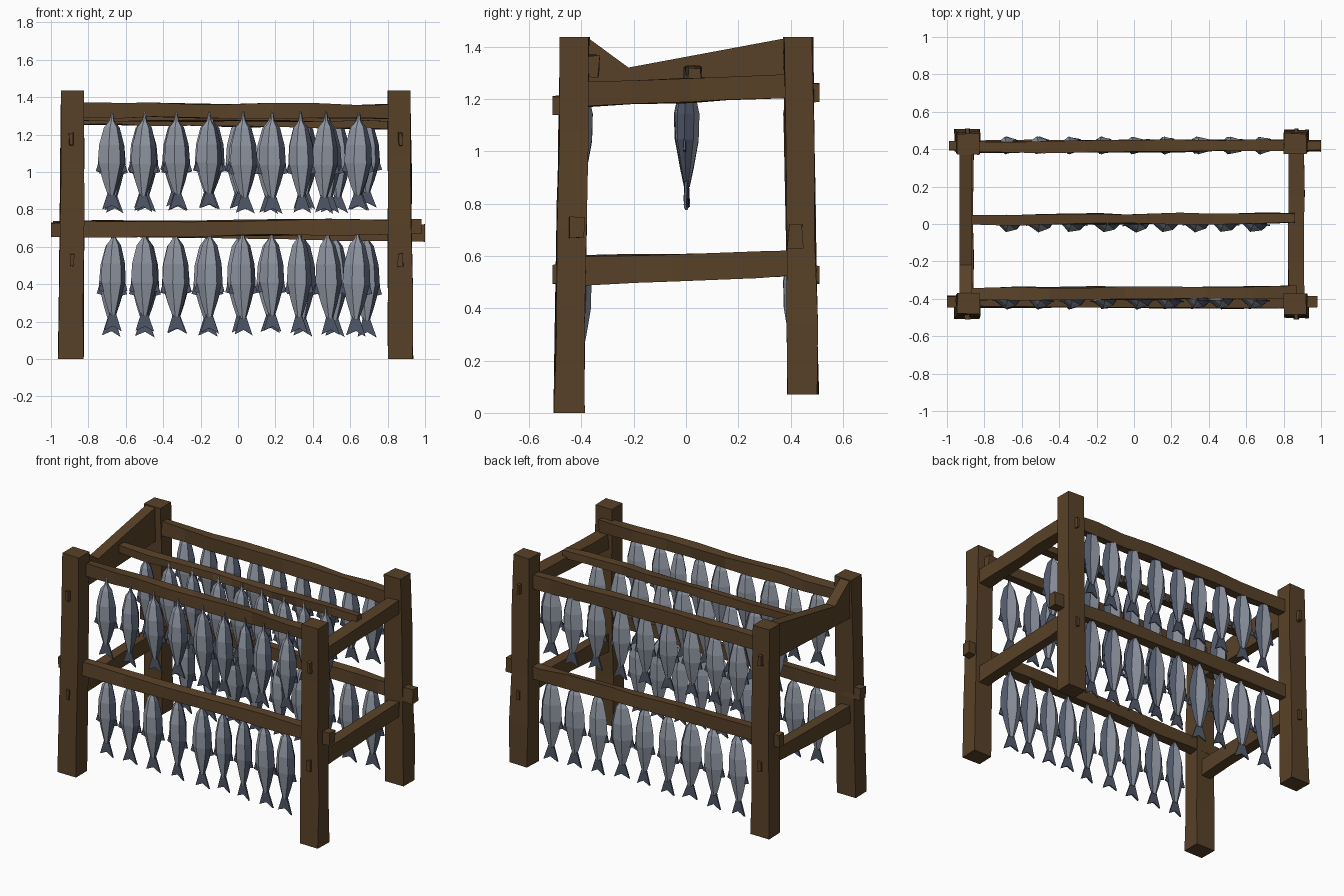
import bpy
import bmesh
import random
from mathutils import Vector, Matrix

random.seed(7)
cube = bpy.data.objects.get("Cube")
if cube:
    bpy.data.objects.remove(cube)


def material(name, rgb):
    m = bpy.data.materials.new(name)
    m.use_nodes = True
    m.diffuse_color = (*rgb, 1)
    m.node_tree.nodes["Principled BSDF"].inputs["Base Color"].default_value = (*rgb, 1)
    return m


wood = material("brown wood", (0.098, 0.053, 0.021))
silver = material("silver skin", (0.29, 0.32, 0.38))
slate = material("slate back and fins", (0.078, 0.095, 0.138))


def finish(name, bm, mats):
    bmesh.ops.recalc_face_normals(bm, faces=bm.faces)
    mesh = bpy.data.meshes.new(name)
    bm.to_mesh(mesh)
    bm.free()
    for m in mats:
        mesh.materials.append(m)
    obj = bpy.data.objects.new(name, mesh)
    bpy.context.collection.objects.link(obj)
    return obj


def loft(bm, rings, mat_rule=lambda i: 0):
    """Skin a list of equal-length rings of points and cap both ends."""
    rows = [[bm.verts.new(p) for p in ring] for ring in rings]
    n = len(rows[0])
    for a, b in zip(rows, rows[1:]):
        for i in range(n):
            f = bm.faces.new((a[i], a[(i + 1) % n], b[(i + 1) % n], b[i]))
            f.material_index = mat_rule(i)
    bm.faces.new(rows[0][::-1])
    bm.faces.new(rows[-1])


def prism(bm, outline, axis, lo, hi, mat=0):
    """Extrude a flat outline along x (axis 0) or y (axis 1)."""
    def place(p, d):
        return (d, p[0], p[1]) if axis == 0 else (p[0], d, p[1])
    start = len(bm.faces)
    loft(bm, [[place(p, lo) for p in outline], [place(p, hi) for p in outline]])
    bm.faces.ensure_lookup_table()
    for f in bm.faces[start:]:
        f.material_index = mat


def beam(name, start, end, half0, half1=None, cuts=5, rough=0.006):
    """Hand-hewn timber between two points; half sizes follow the cross axes in xyz order."""
    a, b = Vector(start), Vector(end)
    half1 = half1 or half0
    d = b - a
    axis = max(range(3), key=lambda i: abs(d[i]))
    u, v = [i for i in range(3) if i != axis]
    rings = []
    for k in range(cuts + 1):
        t = k / cuts
        if 0 < k < cuts:
            t += random.uniform(-0.3, 0.3) / cuts
        c = a.lerp(b, t)
        ring = []
        for su, sv in ((-1, -1), (1, -1), (1, 1), (-1, 1)):
            p = c.copy()
            p[u] += su * (half0[0] + (half1[0] - half0[0]) * t) + random.uniform(-rough, rough)
            p[v] += sv * (half0[1] + (half1[1] - half0[1]) * t) + random.uniform(-rough, rough)
            ring.append(p)
        rings.append(ring)
    bm = bmesh.new()
    loft(bm, rings)
    return finish(name, bm, [wood])


# Corner posts
for side, x0, x1 in (("right", -0.893, -0.883), ("left", 0.87, 0.862)):
    for end, y0, y1, z0 in (("front", -0.447, -0.425, 0.0), ("back", 0.448, 0.428, 0.07)):
        beam(f"{end}_{side}_post", (x0, y0, z0), (x1, y1, 1.436),
             (0.067, 0.057), (0.06, 0.055), cuts=4, rough=0.004)

# Long rails: lower ones pass through the posts, upper ones sit between them
beam("front_lower_rail", (-1.0, -0.415, 0.69), (0.98, -0.42, 0.71), (0.03, 0.04), cuts=8)
beam("back_lower_rail", (-0.99, 0.42, 0.70), (1.0, 0.42, 0.672), (0.028, 0.043), cuts=8)
beam("front_upper_rail", (-0.88, -0.372, 1.33), (0.87, -0.365, 1.325), (0.032, 0.038), cuts=8)
beam("back_upper_rail", (-0.88, 0.412, 1.30), (0.87, 0.42, 1.275), (0.03, 0.044), cuts=8)
beam("middle_upper_rail", (-0.89, 0.022, 1.30), (0.86, 0.033, 1.295), (0.027, 0.026), cuts=8)

# Side rails
for side, x in (("right", -0.895), ("left", 0.868)):
    beam(f"{side}_lower_side_rail", (x, -0.44, 0.543), (x, 0.44, 0.572),
         (0.036, 0.056), (0.036, 0.046), cuts=4, rough=0.004)
beam("left_upper_side_rail", (0.868, -0.43, 1.215), (0.868, 0.43, 1.252),
     (0.04, 0.05), (0.04, 0.042), cuts=4)

# Split plank whose ends flare up to the post tops
bm = bmesh.new()
prism(bm, [(-0.42, 1.18), (0.42, 1.21), (0.42, 1.43), (0.37, 1.43),
           (-0.22, 1.32), (-0.37, 1.43), (-0.42, 1.43)], 0, -0.932, -0.865)
finish("right_upper_side_plank", bm, [wood])

# Tenon ends showing on the outer post faces
for side, x in (("right", -0.89), ("left", 0.868)):
    for end, s in (("front", -1), ("back", 1)):
        for level, z in (("lower", 0.53), ("upper", 1.2 + 0.025 * s)):
            beam(f"{end}_{side}_{level}_tenon", (x, s * 0.46, z), (x, s * 0.51, z),
                 (0.014, 0.037), (0.011, 0.032), cuts=1, rough=0.005)


# Fish: stations are depth below the hook, half width, half thickness
BODY = [(-0.05, 0.003, 0.003), (0.0, 0.014, 0.012), (0.035, 0.041, 0.028), (0.13, 0.065, 0.047),
        (0.23, 0.071, 0.044), (0.33, 0.042, 0.026), (0.4, 0.018, 0.011)]
SECTION = [(1, 0), (0.62, 0.7), (-0.25, 1), (-1, 0), (-0.25, -1), (0.62, -0.7)]
TAIL = [(-0.016, -0.385), (0.016, -0.385), (0.052, -0.485), (0.004, -0.458), (-0.046, -0.48)]
FIN = [(0.06, -0.2), (0.081, -0.272), (0.05, -0.28)]


def fish(name, x, y, z, length):
    bm = bmesh.new()
    rings = [[(w * sx, t * sy, -d) for sx, sy in SECTION] for d, w, t in BODY]
    loft(bm, rings, lambda i: 1 if i in (0, 5) else 0)
    prism(bm, TAIL, 1, -0.005, 0.005, 1)
    for s in (-1, 1):
        prism(bm, [(s * px, pz) for px, pz in FIN], 1, -0.004, 0.004, 1)
    obj = finish(name, bm, [silver, slate])
    obj.matrix_world = (Matrix.Translation((x, y, z))
                        @ Matrix.Rotation(random.uniform(-0.15, 0.15), 4, "Z")
                        @ Matrix.Rotation(random.uniform(-0.03, 0.03), 4, "Y")
                        @ Matrix.Diagonal((random.uniform(0.94, 1.06), 1, length / 0.48, 1)))


HOOKS = [-0.67, -0.505, -0.33, -0.15, 0.03, 0.18, 0.33, 0.475, 0.64]
EVEN_HOOKS = [-0.67 + 0.17 * i for i in range(9)]
ROWS = [("front_upper", -0.405, 1.272, 0.475, HOOKS),
        ("back_upper", 0.42, 1.27, 0.47, EVEN_HOOKS),
        ("middle", 0.003, 1.27, 0.475, HOOKS),
        ("front_lower", -0.41, 0.645, 0.505, HOOKS),
        ("back_lower", 0.42, 0.64, 0.505, EVEN_HOOKS)]
for row, y, z, length, hooks in ROWS:
    for i, x in enumerate(hooks):
        fish(f"{row}_fish_{i + 1}", x + random.uniform(-0.008, 0.008), y, z,
             length + random.uniform(-0.015, 0.015))
